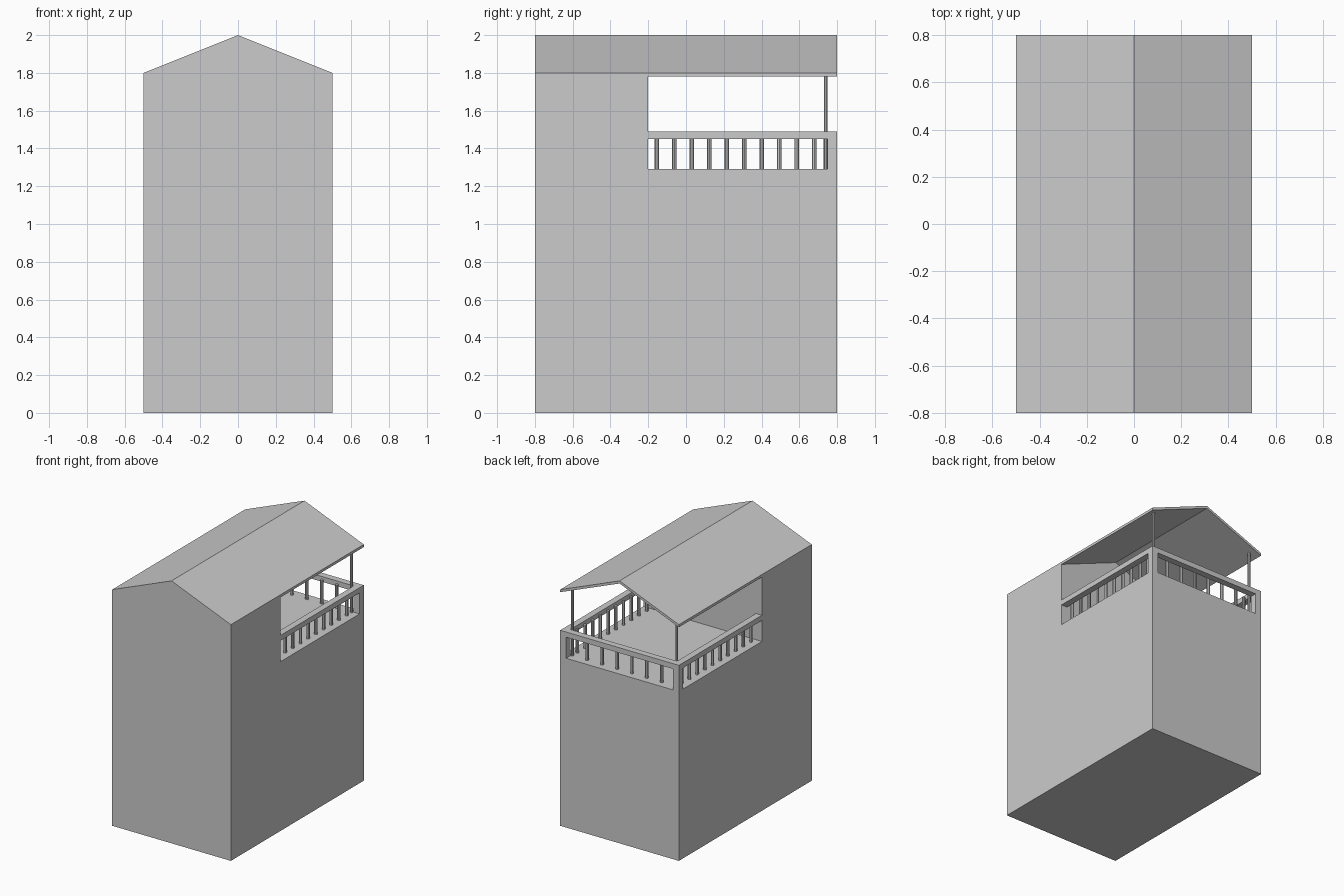
import bpy

if "Cube" in bpy.data.objects:
    bpy.data.objects.remove(bpy.data.objects["Cube"])


def mesh_object(name, verts, faces):
    mesh = bpy.data.meshes.new(name)
    mesh.from_pydata(verts, [], faces)
    mesh.update()
    obj = bpy.data.objects.new(name, mesh)
    bpy.context.collection.objects.link(obj)
    return obj


def extrude_y(name, profile, y0, y1):
    # profile: (x, z) points, anticlockwise seen from the front
    n = len(profile)
    verts = [(x, y, z) for y in (y0, y1) for x, z in profile]
    faces = [tuple(range(n)), tuple(range(2 * n - 1, n - 1, -1))]
    faces += [(i, i + n, (i + 1) % n + n, (i + 1) % n) for i in range(n)]
    return mesh_object(name, verts, faces)


def box(name, x, y, z):
    return extrude_y(name, [(x[0], z[0]), (x[1], z[0]), (x[1], z[1]), (x[0], z[1])], *y)


def rod(name, x, y, z0, z1, r):
    bpy.ops.mesh.primitive_cylinder_add(vertices=8, radius=r, depth=z1 - z0,
                                        location=(x, y, (z0 + z1) / 2))
    bpy.context.object.name = name


W, D = 0.5, 0.8            # half width and half depth
T = 0.05                   # parapet thickness
WALL = -0.2                # where the enclosed room ends
FLOOR, RAIL0, RAIL1 = 1.29, 1.45, 1.49
EAVE, RIDGE, ROOF_T = 1.8, 2.0, 0.02
INSET = 0.06               # balusters stand just inside the parapet

# Main block and enclosed upper room
box("lower_house", (-W, W), (-D, D), (0, 1.2))
extrude_y("upper_room", [(-W, 1.2), (W, 1.2), (W, EAVE), (0, RIDGE), (-W, EAVE)], -D, WALL)

# Balcony floor and thin overhanging roof
box("balcony_floor", (-W, W), (WALL, D), (1.2, FLOOR))
extrude_y("balcony_roof", [(-W, EAVE - ROOF_T), (0, RIDGE - ROOF_T), (W, EAVE - ROOF_T),
                           (W, EAVE), (0, RIDGE), (-W, EAVE)], WALL, D)

# Handrail, corner blocks, roof posts and side balusters
box("back_rail", (-W, W), (D - T, D), (RAIL0, RAIL1))
for s, side in ((-1, "left"), (1, "right")):
    xs = sorted((s * W, s * (W - T)))
    box(side + "_rail", xs, (WALL, D - T), (RAIL0, RAIL1))
    box(side + "_corner_block", xs, (D - T, D), (FLOOR, RAIL0))
    rod(side + "_roof_post", s * (W - INSET), D - INSET, FLOOR, 1.81, 0.01)
    for i in range(10):
        rod(side + "_baluster", s * (W - INSET), -0.154 + 0.0926 * i, FLOOR, 1.47, 0.012)

# Back balusters
for i in range(6):
    rod("back_baluster", (i - 2.5) * 0.126, D - INSET, FLOOR, 1.47, 0.012)
